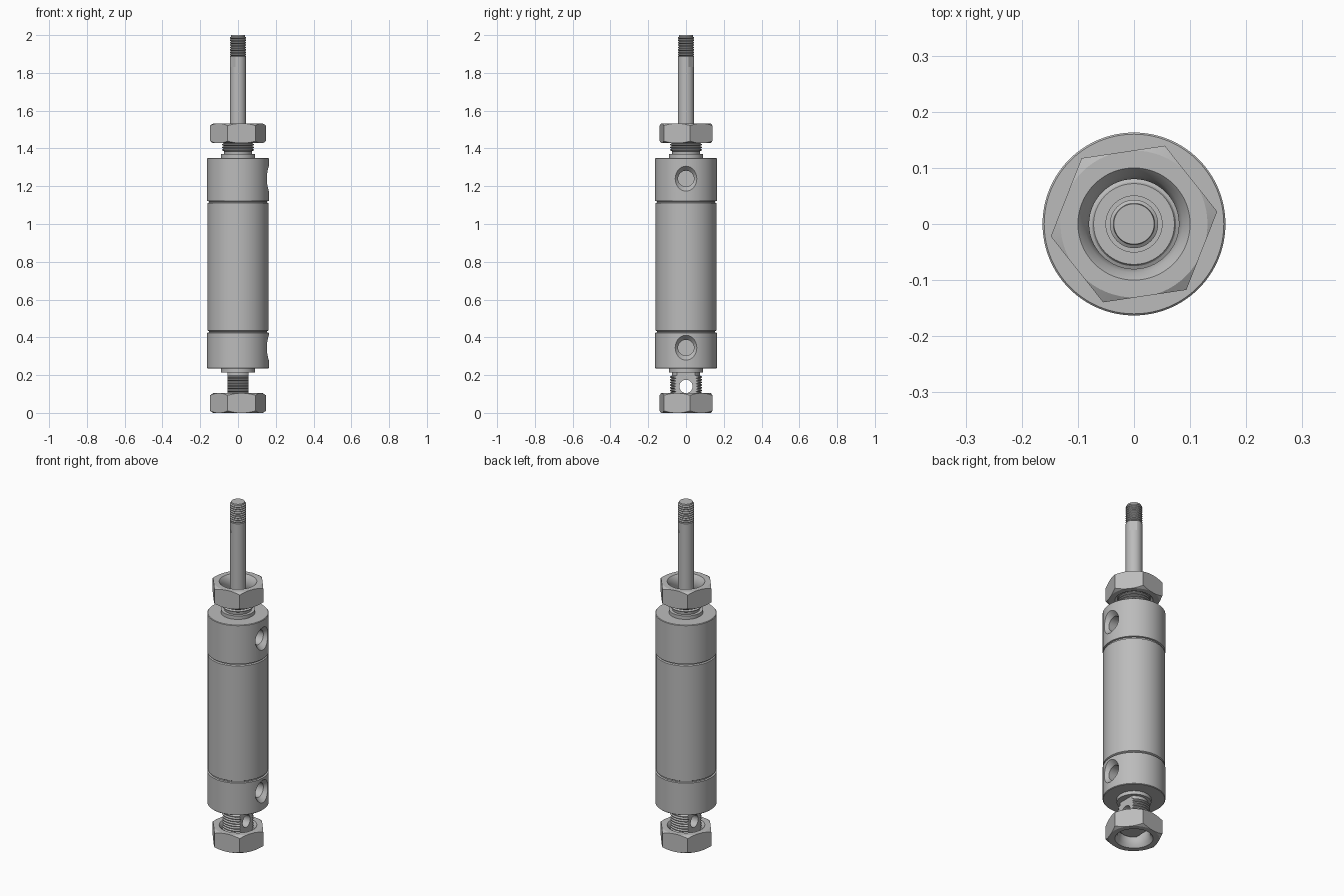
import bpy, bmesh, math
from mathutils import Matrix, Vector

if "Cube" in bpy.data.objects:
    bpy.data.objects.remove(bpy.data.objects["Cube"], do_unlink=True)

metal = bpy.data.materials.new("satin grey metal")
metal.use_nodes = True
metal.diffuse_color = (0.5, 0.5, 0.5, 1)
metal.node_tree.nodes["Principled BSDF"].inputs["Base Color"].default_value = (0.5, 0.5, 0.5, 1)


def make_object(name, bm):
    bmesh.ops.recalc_face_normals(bm, faces=bm.faces)
    mesh = bpy.data.meshes.new(name)
    bm.to_mesh(mesh)
    bm.free()
    obj = bpy.data.objects.new(name, mesh)
    bpy.context.collection.objects.link(obj)
    mesh.materials.append(metal)
    return obj


def lathe(name, profile, ring=False, segments=64):
    """Revolve (radius, z) points about z; ring joins the last point to the first."""
    bm = bmesh.new()
    verts = [bm.verts.new((r, 0, z)) for r, z in profile]
    pairs = list(zip(verts, verts[1:])) + ([(verts[-1], verts[0])] if ring else [])
    edges = [bm.edges.new(p) for p in pairs]
    bmesh.ops.spin(bm, geom=verts + edges, cent=(0, 0, 0), axis=(0, 0, 1),
                   angle=math.tau, steps=segments, use_merge=False)
    bmesh.ops.remove_doubles(bm, verts=bm.verts, dist=1e-5)
    return make_object(name, bm)


def thread(z0, z1, crest, root, pitch=0.014):
    """Zigzag profile points running from z0 to z1."""
    count = max(1, round((z1 - z0) / abs(pitch)))
    step = (z1 - z0) / count
    points = [(root, z0)]
    for i in range(count):
        z = z0 + i * step
        points += [(crest, z + step * 0.35), (crest, z + step * 0.65), (root, z + step)]
    return points


def box(name, size, location, turn=0):
    bm = bmesh.new()
    bmesh.ops.create_cube(bm, size=1)
    bm.transform(Matrix.Rotation(turn, 4, 'Z') @ Matrix.Translation(location)
                 @ Matrix.Diagonal((*size, 1)))
    return make_object(name, bm)


def combine(obj, other, operation):
    """Bake a boolean into obj and discard the other solid."""
    mod = obj.modifiers.new("cut", 'BOOLEAN')
    mod.object, mod.operation, mod.solver = other, operation, 'EXACT'
    graph = bpy.context.evaluated_depsgraph_get()
    graph.update()
    mesh = bpy.data.meshes.new_from_object(obj.evaluated_get(graph))
    obj.modifiers.clear()
    obj.data = mesh
    bpy.data.objects.remove(other, do_unlink=True)


def along_x(obj, z):
    """Lay a turned cutter along +x at height z."""
    obj.data.transform(Matrix.Translation((0, 0, z)) @ Matrix.Rotation(math.pi / 2, 4, 'Y'))
    return obj


# Barrel with both end caps and the crimp grooves
R, T, G = 0.163, 0.161, 0.154
barrel = lathe("barrel", [
    (0, 0.235), (R - 0.003, 0.235), (R, 0.238), (R, 0.424), (G, 0.426), (G, 0.432), (T, 0.436),
    (T, 1.11), (G, 1.114), (G, 1.12), (R, 1.122), (R, 1.347), (R - 0.003, 1.35), (0, 1.35)],
    segments=96)

# Countersunk air ports on the +x side
for z in (0.345, 1.24):
    port = lathe("port_cutter", [(0, 0.06), (0.042, 0.06), (0.042, 0.135),
                                 (0.066, 0.163), (0.075, 0.18), (0, 0.18)])
    combine(barrel, along_x(port, z), 'DIFFERENCE')

# Front mounting stud with a rod bore
front_stud = lathe("front_stud", [(0, 1.34), (0.09, 1.34), (0.09, 1.37), (0.073, 1.37)]
                   + thread(1.385, 1.455, 0.085, 0.075)
                   + [(0.072, 1.46), (0.05, 1.46), (0.05, 1.42), (0, 1.42)])

# Rear collar and threaded tang, flattened on both sides and cross drilled
rear_collar = lathe("rear_collar", [(0, 0.215), (0.09, 0.215), (0.09, 0.24), (0, 0.24)])
rear_tang = lathe("rear_tang", [(0, 0.05), (0.072, 0.05)]
                  + thread(0.055, 0.197, 0.085, 0.076)
                  + [(0.073, 0.197), (0.073, 0.22), (0, 0.22)])
for side in (-1, 1):
    flat = box("tang_flat_cutter", (0.1, 0.4, 0.4), (side * 0.105, 0, 0.1))
    combine(rear_tang, flat, 'DIFFERENCE')
cross_hole = lathe("cross_hole_cutter", [(0, -0.2), (0.035, -0.2), (0.035, 0.2), (0, 0.2)])
combine(rear_tang, along_x(cross_hole, 0.14), 'DIFFERENCE')

# Piston rod with threaded tip and two spanner flats
rod = lathe("piston_rod", [(0, 1.4), (0.043, 1.4), (0.043, 1.888), (0.038, 1.89)]
            + thread(1.89, 1.992, 0.043, 0.037, 0.0125) + [(0.036, 2.0), (0, 2.0)])
for side in (-1, 1):
    flat = box("rod_flat_cutter", (0.1, 0.2, 0.058), (side * 0.0885, 0, 1.859), math.pi / 4)
    combine(rod, flat, 'DIFFERENCE')


# Hexagonal nuts: chamfered threaded ring trimmed to a hexagon
def nut(name, z0, z1):
    low, high = 0.131, 0.158
    outer = [(0.1, z0), (low, z0), (high, z0 + 0.016), (high, z1 - 0.016), (low, z1), (0.1, z1)]
    obj = lathe(name, outer + thread(z1 - 0.016, z0 + 0.016, 0.080, 0.087), ring=True)
    bm = bmesh.new()
    bmesh.ops.create_cone(bm, cap_ends=True, segments=6, radius1=0.15, radius2=0.15, depth=0.3)
    # Put a corner on the +x side, then swing the hexagon slightly
    first = max(bm.verts, key=lambda v: v.co.x + 0.01 * v.co.y).co
    turn = math.radians(8.5) - math.atan2(first.y, first.x)
    bm.transform(Matrix.Translation((0, 0, (z0 + z1) / 2)) @ Matrix.Rotation(turn, 4, 'Z'))
    combine(obj, make_object("hexagon_cutter", bm), 'INTERSECT')
    return obj


rear_nut = nut("rear_nut", 0.0, 0.104)
front_nut = nut("front_nut", 1.428, 1.532)

# Smooth turned surfaces, keep machined edges crisp
bpy.ops.object.select_all(action='DESELECT')
for obj in (barrel, front_stud, rear_collar, rear_tang, rod, rear_nut, front_nut):
    obj.select_set(True)
    bpy.context.view_layer.objects.active = obj
bpy.ops.object.shade_smooth_by_angle(angle=math.radians(25))
